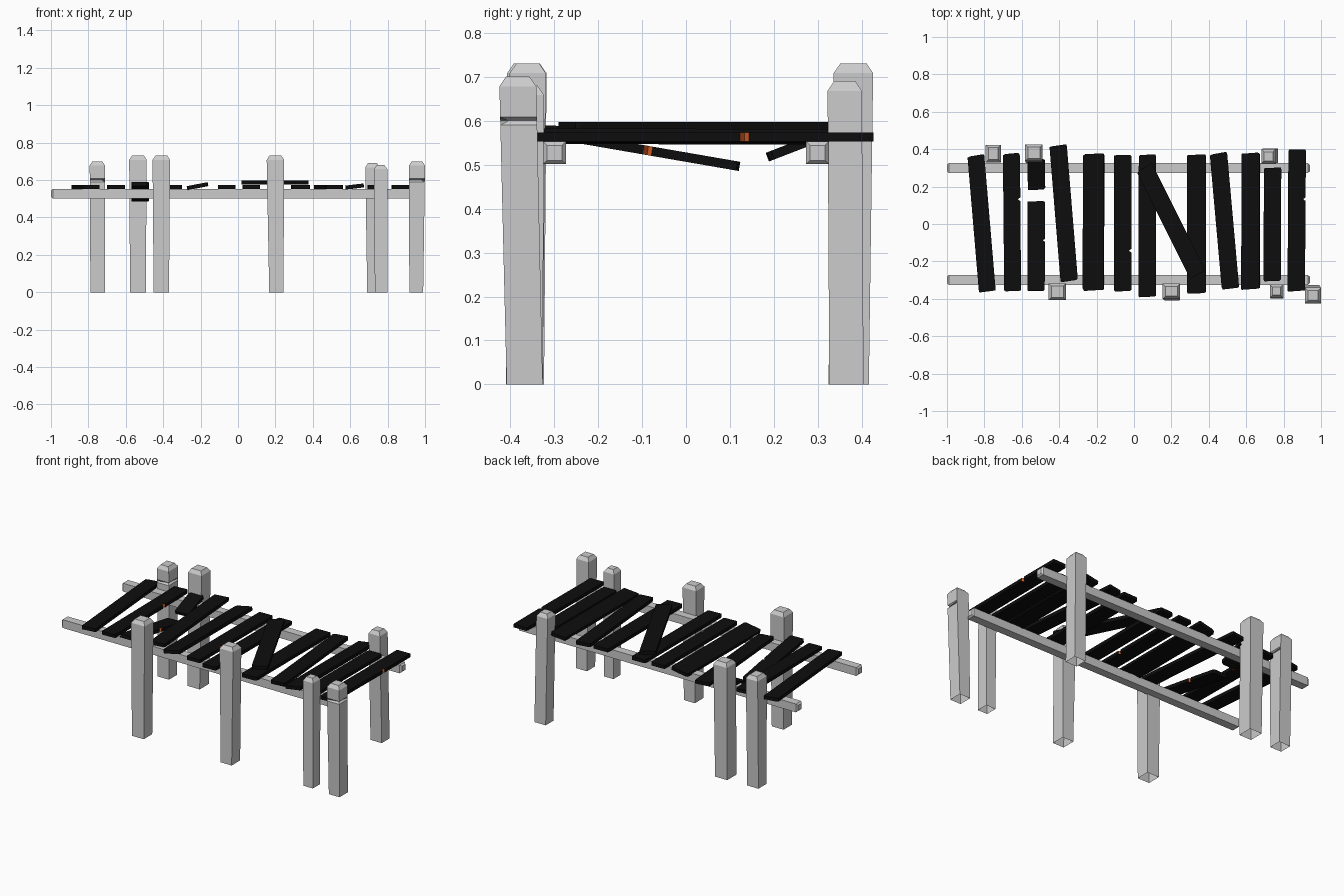
import bpy, bmesh, random
from mathutils import Vector, Matrix

if "Cube" in bpy.data.objects:
    bpy.data.objects.remove(bpy.data.objects["Cube"])

random.seed(4)


def material(name, col):
    m = bpy.data.materials.new(name)
    m.diffuse_color = col
    m.use_nodes = True
    m.node_tree.nodes["Principled BSDF"].inputs["Base Color"].default_value = m.diffuse_color
    return m


DARK = material("dark_wood", (0.004, 0.004, 0.004, 1))
ORANGE = material("fresh_split", (0.7, 0.12, 0.02, 1))


def finish(bm, name, mats=()):
    bmesh.ops.recalc_face_normals(bm, faces=bm.faces)
    me = bpy.data.meshes.new(name)
    bm.to_mesh(me)
    bm.free()
    for m in mats:
        me.materials.append(m)
    ob = bpy.data.objects.new(name, me)
    bpy.context.collection.objects.link(ob)
    return ob


def loft(bm, rings, cap_start=True):
    """Skin a list of 4-point rings and cap the ends."""
    vs = [[bm.verts.new(p) for p in r] for r in rings]
    for a, b in zip(vs, vs[1:]):
        for i in range(4):
            j = (i + 1) % 4
            bm.faces.new((a[i], a[j], b[j], b[i]))
    if cap_start:
        bm.faces.new(vs[0])
    bm.faces.new(vs[-1])


CORNERS = ((-1, -1), (1, -1), (1, 1), (-1, 1))


# posts: slightly leaning, chamfered tops, open bases, optional corner nick
def post(name, base, top, hb, ht, h, nick=None):
    def ring(z, shrink=0.0):
        t = z / h
        c = Vector(base).lerp(Vector(top), t)
        hx = hb[0] + (ht[0] - hb[0]) * t - shrink
        hy = hb[1] + (ht[1] - hb[1]) * t - shrink
        return [(c.x + sx * hx, c.y + sy * hy, z) for sx, sy in CORNERS]
    rings = [ring(0)]
    if nick is not None:
        mid = ring(0.60)
        x, y, z = mid[nick]
        sx, sy = CORNERS[nick]
        mid[nick] = (x - sx * 0.018, y - sy * 0.018, z)
        rings += [ring(0.59), mid, ring(0.608)]
    rings += [ring(h - 0.022), ring(h, 0.015)]
    bm = bmesh.new()
    loft(bm, rings, cap_start=False)
    finish(bm, name)


S, M, L = (0.039, 0.039), (0.043, 0.043), (0.047, 0.045)
post("back_post_1", (-.75, .370), (-.752, .376), S, (.041, .047), .70, 1)
post("back_post_2", (-.535, .370), (-.535, .381), (.042, .046), L, .73)
post("back_post_3", (.730, .365), (.719, .361), S, S, .69)
post("front_post_1", (-.41, -.365), (-.41, -.362), (.041, .042), L, .73)
post("front_post_2", (.205, -.368), (.200, -.360), (.038, .042), (.047, .041), .73)
post("front_post_3", (.765, -.362), (.762, -.359), (.033, .036), (.036, .036), .68)
post("front_post_4", (.953, -.367), (.957, -.383), (.037, .041), (.043, .042), .70, 1)

# two long beams with chamfered ends
for name, y in (("front_beam", -.299), ("back_beam", .299)):
    bm = bmesh.new()
    rings = []
    for x, h in ((-1, .017), (-.99, .026), (.93, .026), (.94, .017)):
        rings.append([(x, y + a * h, .527 + b * h) for a, b in CORNERS])
    loft(bm, rings)
    finish(bm, name)


# planks: clipped, uneven ends and a split chip in one long edge
def plank(name, p0, p1, w, roll=0.0, chip=None):
    p0, p1 = Vector(p0), Vector(p1)
    ay = (p0 - p1).normalized()
    ax = ay.cross(Vector((0, 0, 1))).normalized()
    rot = Matrix((ax, ay, ax.cross(ay))).transposed().to_4x4()
    mat = Matrix.Translation((p0 + p1) / 2) @ rot @ Matrix.Rotation(-roll, 4, 'Y')
    hl, hw = (p0 - p1).length / 2, w / 2

    def r():
        return random.uniform(.004, .014)
    out = [(-hw + r(), -hl), (hw - r(), -hl + r() / 2), (hw, -hl + r())]
    orange = []
    if chip is not None:
        c = chip * hl
        orange = [3, 4]
        out += [(hw, c - .010), (hw - .014, c), (hw, c + .010)]
    out += [(hw - .002, hl - r()), (hw - r(), hl), (-hw + r(), hl - r() / 2),
            (-hw, hl - r()), (-hw + .002, -hl + r())]
    bm = bmesh.new()
    t = .0105
    lo = [bm.verts.new(mat @ Vector((x, y, -t))) for x, y in out]
    hi = [bm.verts.new(mat @ Vector((x, y, t))) for x, y in out]
    bm.faces.new(lo)
    bm.faces.new(hi)
    n = len(out)
    for i in range(n):
        j = (i + 1) % n
        f = bm.faces.new((lo[i], lo[j], hi[j], hi[i]))
        f.material_index = 1 if i in orange else 0
    finish(bm, name, (DARK, ORANGE))


# whole deck planks: back x,y, front x,y, width, roll, chip position
Z = .563
deck = [
    (-.845, .370, -.785, -.363, .092, 0, None),
    (-.655, .380, -.650, -.360, .092, 0, .33),
    (-.405, .423, -.347, -.308, .095, 0, None),
    (-.215, .378, -.218, -.358, .115, .19, None),
    (-.060, .370, -.062, -.362, .095, 0, -.4),
    (.073, .372, .070, -.392, .095, 0, None),
    (.335, .372, .333, -.373, .105, 0, None),
    (.452, .382, .515, -.347, .095, 0, None),
    (.625, .382, .622, -.352, .100, .12, None),
    (.742, .302, .738, -.307, .095, 0, None),
    (.873, .400, .866, -.362, .095, 0, .3),
]
for i, (xb, yb, xf, yf, w, roll, chip) in enumerate(deck):
    z = Z + .5 * w * abs(roll) * .4
    plank(f"deck_plank_{i + 1}", (xb, yb, z), (xf, yf, z), w, roll, chip)

# snapped plank in two drooping halves, and a loose one lying across
plank("broken_plank_back", (-.522, .343, .578), (-.522, .185, .517), .095)
plank("broken_plank_front", (-.522, .122, .496), (-.525, -.358, .579), .095, 0, .13)
plank("loose_plank", (.055, .305, .586), (.340, -.272, .586), .095)
